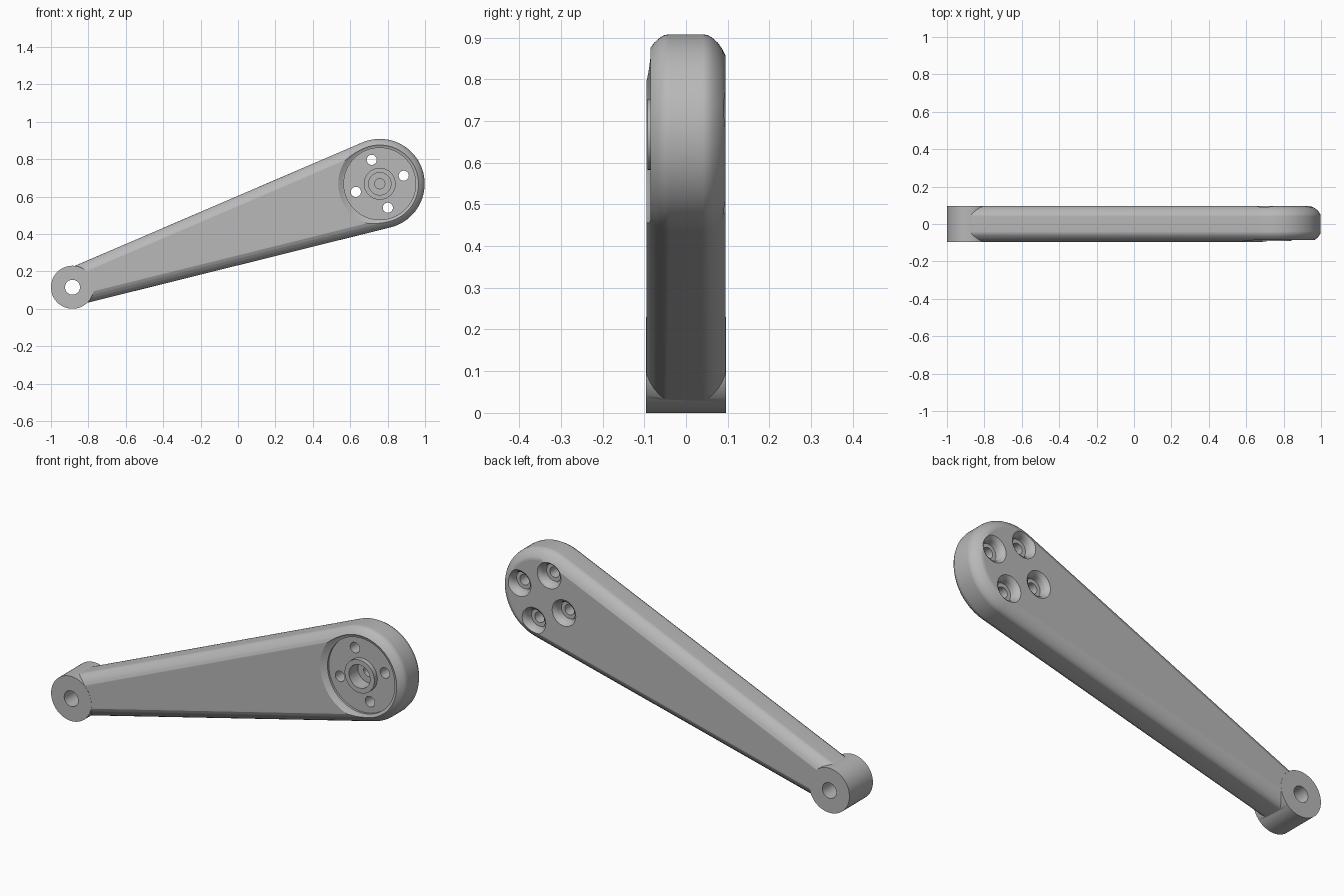
import bpy, bmesh, math
from mathutils import Vector

cube = bpy.data.objects.get("Cube")
if cube:
    bpy.data.objects.remove(cube, do_unlink=True)

BIG, BIG_R = Vector((0.758, 0.668)), 0.24      # wide end, in x and z
SMALL, SMALL_R = Vector((-0.885, 0.115)), 0.1  # narrow end
HALF = 0.095                                   # half thickness
axis = BIG - SMALL
tilt = math.atan2(axis.y, axis.x)

grey = bpy.data.materials.new("satin grey")
grey.use_nodes = True
grey.diffuse_color = (0.48, 0.48, 0.48, 1)
grey.node_tree.nodes["Principled BSDF"].inputs["Base Color"].default_value = (0.48, 0.48, 0.48, 1)


def loft(name, rings, closed=False):
    """Skin a stack of equal-length vertex rings; cap the ends unless closed."""
    bm = bmesh.new()
    loops = [[bm.verts.new(p) for p in ring] for ring in rings]
    n = len(loops[0])
    pairs = list(zip(loops, loops[1:]))
    if closed:
        pairs.append((loops[-1], loops[0]))
    else:
        bm.faces.new(loops[0])
        bm.faces.new(loops[-1])
    for a, b in pairs:
        for i in range(n):
            j = (i + 1) % n
            bm.faces.new((a[i], a[j], b[j], b[i]))
    bmesh.ops.recalc_face_normals(bm, faces=bm.faces)
    mesh = bpy.data.meshes.new(name)
    bm.to_mesh(mesh)
    bm.free()
    mesh.materials.append(grey)
    obj = bpy.data.objects.new(name, mesh)
    bpy.context.collection.objects.link(obj)
    return obj


def lathe(name, centre, profile, n=48, closed=False):
    """Turn (radius, y) points about a y-axis line through centre."""
    turn = [2 * math.pi * i / n for i in range(n)]
    return loft(name, [[(centre.x + r * math.cos(t), y, centre.y + r * math.sin(t))
                        for t in turn] for r, y in profile], closed)


def outline(inset, y, n=40):
    """Tangent hull of the two end circles, shrunk by inset."""
    tangent = math.acos((SMALL_R - BIG_R) / axis.length)
    points = []
    for c, r, start, sweep in ((BIG, BIG_R, -tangent, 2 * tangent),
                               (SMALL, SMALL_R, tangent, 2 * (math.pi - tangent))):
        for i in range(n + 1):
            t = tilt + start + sweep * i / n
            points.append((c.x + (r - inset) * math.cos(t), y,
                           c.y + (r - inset) * math.sin(t)))
    return points


def smooth(obj):
    bpy.ops.object.select_all(action='DESELECT')
    obj.select_set(True)
    bpy.context.view_layer.objects.active = obj
    bpy.ops.object.shade_smooth_by_angle(angle=math.radians(30))
    mod = obj.modifiers.new("weighted normals", 'WEIGHTED_NORMAL')
    mod.keep_sharp = True


# Arm with rounded long edges
edge = [(0.04, 0), (0.052, 0.002), (0.064, 0.009), (0.076, 0.02), (0.087, 0.035), (HALF, 0.052)]
section = [(-y, d) for y, d in reversed(edge)] + edge
arm = loft("crank_arm", [outline(d, y) for y, d in section])

# Added and removed solids, in order
steps = [
    ('UNION', lathe("pivot_boss", SMALL, [(0.115, -HALF - 0.0006), (0.115, HALF + 0.0006)], 64)),
    ('DIFFERENCE', lathe("pivot_bore", SMALL, [(0.08, -0.2), (0.08, 0.2)])),
    ('DIFFERENCE', lathe("front_recess", BIG,
                         [(0.244, -0.11), (0.2, -0.08), (0.192, -0.079), (0.192, -0.068)], 64)),
    ('UNION', lathe("hub_collar", BIG, [(0.085, -0.05), (0.085, -0.092)])),
    ('DIFFERENCE', lathe("hub_bore", BIG, [(0.06, -0.12), (0.06, -0.02), (0.027, -0.02), (0.027, 0.02)])),
]
# Four bolt holes with dished seats at the back
for k in range(4):
    a = tilt + k * math.pi / 2
    spot = BIG + 0.135 * Vector((math.cos(a), math.sin(a)))
    steps.append(('DIFFERENCE', lathe("bolt_hole", spot, [
        (0.027, -0.2), (0.027, 0.05), (0.046, 0.05), (0.048, 0.072),
        (0.055, 0.085), (0.07, 0.097), (0.078, 0.11)], 32)))

for operation, tool in steps:
    tool.hide_render = True
    mod = arm.modifiers.new(tool.name, 'BOOLEAN')
    mod.operation = operation
    mod.solver = 'EXACT'
    mod.object = tool

# Bake the solids into the arm and drop the helpers
bpy.context.view_layer.update()
graph = bpy.context.evaluated_depsgraph_get()
baked = bpy.data.meshes.new_from_object(arm.evaluated_get(graph))
arm.modifiers.clear()
arm.data = baked
for _, tool in steps:
    bpy.data.objects.remove(tool, do_unlink=True)
baked.materials.clear()
baked.materials.append(grey)
for face in baked.polygons:
    face.material_index = 0

# Sleeve pressed into the pivot boss
face_y = HALF + 0.0006
sleeve = lathe("pivot_sleeve", SMALL, [(0.08, -face_y), (0.08, face_y),
                                       (0.04, face_y), (0.04, -face_y)], closed=True)
smooth(arm)
smooth(sleeve)
